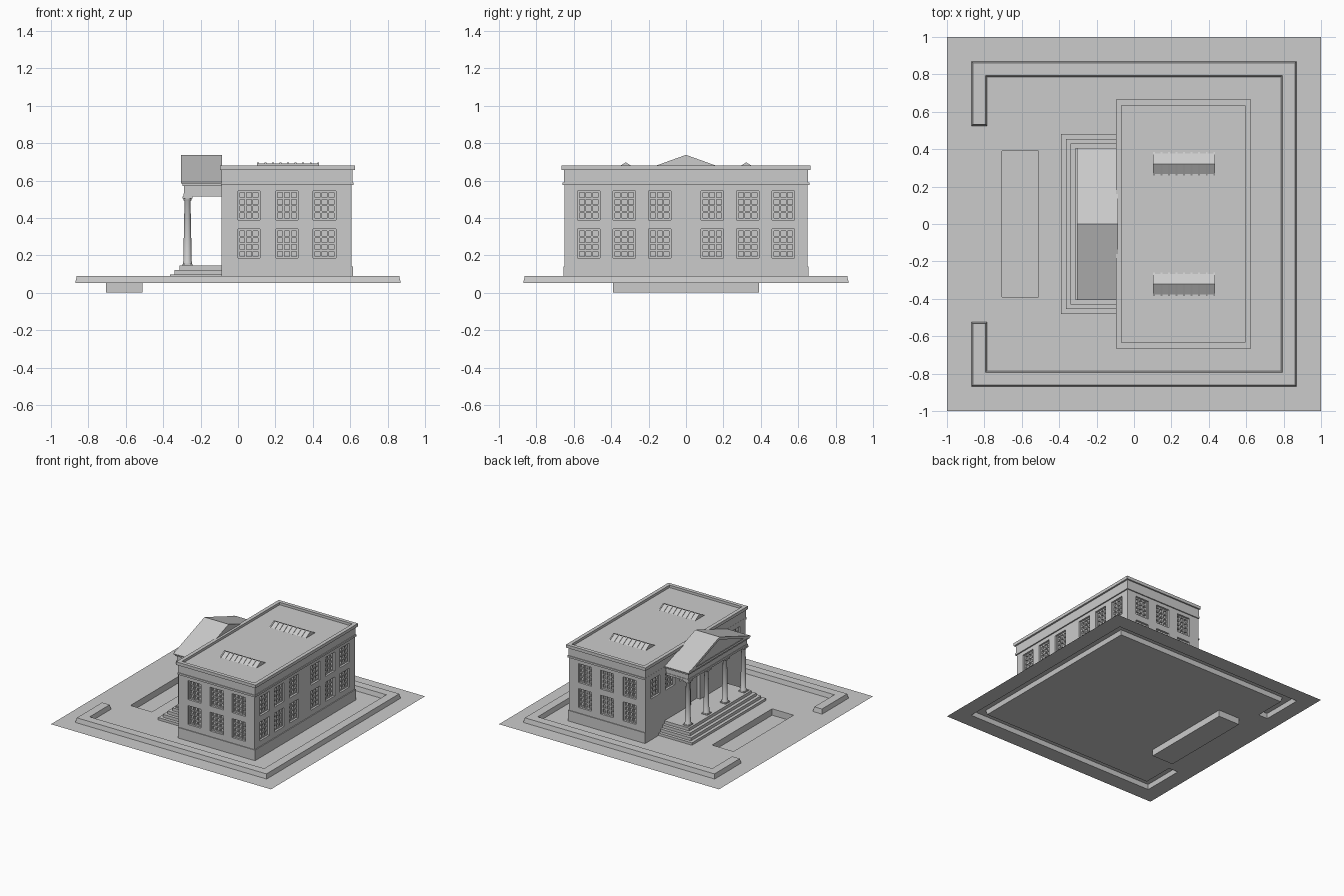
import bpy, bmesh, math
from mathutils import Vector, Matrix

if "Cube" in bpy.data.objects:
    bpy.data.objects.remove(bpy.data.objects["Cube"])

Z0 = 0.053  # ground level


def finish(bm, name, smooth=False):
    me = bpy.data.meshes.new(name)
    bm.to_mesh(me)
    bm.free()
    ob = bpy.data.objects.new(name, me)
    bpy.context.collection.objects.link(ob)
    if smooth:
        bpy.context.view_layer.objects.active = ob
        ob.select_set(True)
        bpy.ops.object.shade_smooth_by_angle(angle=math.radians(40))
        ob.select_set(False)
    return ob


def box(bm, lo, hi, m=Matrix()):
    lo, hi = Vector(lo), Vector(hi)
    mat = m @ Matrix.Translation((lo + hi) / 2) @ Matrix.Diagonal((*(hi - lo), 1))
    return bmesh.ops.create_cube(bm, size=1, matrix=mat)["verts"]


def boxes(name, *spans):
    bm = bmesh.new()
    for lo, hi in spans:
        box(bm, lo, hi)
    return finish(bm, name)


def sheet(bm, us, vs, m=Matrix()):
    """Grid of quads on the given lines; returns {(i, j): face}."""
    vt = [[bm.verts.new(m @ Vector((u, v, 0))) for v in vs] for u in us]
    faces = {(i, j): bm.faces.new((vt[i][j], vt[i + 1][j], vt[i + 1][j + 1], vt[i][j + 1]))
             for i in range(len(us) - 1) for j in range(len(vs) - 1)}
    bm.normal_update()
    return faces


def sink(bm, faces, depth):
    dirs = [f.normal.copy() for f in faces]
    new = bmesh.ops.extrude_discrete_faces(bm, faces=faces)["faces"]
    for f, n in zip(new, dirs):
        bmesh.ops.translate(bm, verts=f.verts, vec=-n * depth)


def prism(bm, profile, x0, x1):
    """Extrude a (y, z) profile along x; returns the x0 end face."""
    f = bm.faces.new([bm.verts.new((x0, y, z)) for y, z in profile])
    r = bmesh.ops.extrude_face_region(bm, geom=[f], use_keep_orig=True)["geom"]
    bmesh.ops.translate(bm, vec=(x1 - x0, 0, 0),
                        verts=[v for v in r if isinstance(v, bmesh.types.BMVert)])
    bmesh.ops.recalc_face_normals(bm, faces=bm.faces)
    return f


# ground sheet with raised curb and sunken pool
bm = bmesh.new()
xs = [-1, -.87, -.785, -.705, -.51, .785, .87, 1]
ys = [-1, -.87, -.785, -.525, -.39, .39, .525, .785, .87, 1]
cells = sheet(bm, xs, ys, Matrix.Translation((0, 0, Z0)))
pool = cells[3, 4]
curb = []
for (i, j), f in cells.items():
    c = f.calc_center_median()
    within = abs(c.x) < .87 and abs(c.y) < .87
    rim = max(c.x, abs(c.y)) > .785 or (c.x < -.785 and abs(c.y) > .525)
    if within and rim:
        curb.append(f)
sink(bm, [pool], Z0)
bmesh.ops.inset_region(bm, faces=curb, thickness=.008, depth=.037, use_even_offset=True)
finish(bm, "ground_with_curb_and_pool")

# walls with recessed windows and glazing bars
SIDE = [(0, .117), (.202, .322), (.402, .524)]
LONG = [(-.58, -.46), (-.39, -.27), (-.20, -.08), (.08, .20), (.27, .39), (.46, .58)]
ROWS = [(.185, .34), (.39, .545)]
X0, X1, Y, TOP = -.087, .607, .65, .66


def wall(name, m, u0, u1, cols, rows, door=None):
    us = sorted({u0, u1, *sum(cols, ()), *((door[0], door[1]) if door else ())})
    vs = sorted({Z0, TOP, *sum(rows, ()), *((door[2], door[3]) if door else ())})
    bm = bmesh.new()
    cells = sheet(bm, us, vs, m)
    holes = [cells[us.index(c[0]), vs.index(r[0])] for c in cols for r in rows]
    if door:
        holes.append(cells[us.index(door[0]), vs.index(door[2])])
    sink(bm, holes, .03)
    finish(bm, name + "_wall")
    bm = bmesh.new()
    t = .005
    for a, b in cols:
        for c, d in rows:
            for k in range(4):
                u = a + t + (b - a - 2 * t) * k / 3
                box(bm, (u - t, c, -.03), (u + t, d, -.015), m)
            for k in range(5):
                v = c + t + (d - c - 2 * t) * k / 4
                box(bm, (a, v - t, -.03), (b, v + t, -.017), m)
    finish(bm, name + "_window_bars")


def plane(origin, u):
    u, v = Vector(u), Vector((0, 0, 1))
    m = Matrix((u, v, u.cross(v))).transposed().to_4x4()
    m.translation = origin
    return m


wall("right_side", plane((0, -Y, 0), (1, 0, 0)), X0, X1, SIDE, ROWS)
wall("left_side", plane((0, Y, 0), (-1, 0, 0)), -X1, -X0, [(-b, -a) for a, b in SIDE[::-1]], ROWS)
wall("rear", plane((X1, 0, 0), (0, 1, 0)), -Y, Y, LONG, ROWS)
wall("entrance", plane((X0, 0, 0), (0, -1, 0)), -Y, Y, LONG, ROWS[1:], (-.06, .06, .145, .36))

# plinth and string courses around the body
boxes("wall_plinth", ((X0, -.656, Z0), (.614, .656, .14)))
boxes("string_course", ((-.09, -.659, .575), (.617, .659, .59)))
boxes("frieze", ((-.089, -.653, .59), (.611, .653, TOP)))

# cornice with sunken flat roof
bm = bmesh.new()
box(bm, (-.096, -.665, .655), (.625, .665, .68))
bm.normal_update()
top = max(bm.faces, key=lambda f: f.calc_center_median().z)
bmesh.ops.inset_region(bm, faces=[top], thickness=.043)
sink(bm, [top], .022)
finish(bm, "cornice_and_roof")

# ribbed skylights
for side, yc in (("left", .322), ("right", -.322)):
    bm = bmesh.new()
    prism(bm, [(yc - .064, .655), (yc + .064, .655), (yc, .692)], .107, .43)
    finish(bm, side + "_skylight_glass")
    bm = bmesh.new()
    for k in range(9):
        x = .106 + .323 * k / 8
        prism(bm, [(yc - .07, .655), (yc + .07, .655), (yc, .697)], x - .005, x + .005)
    finish(bm, side + "_skylight_ribs")

# portico steps
boxes("entrance_steps", *[((-.39 + .0257 * k, -.48 + .025 * k, Z0), (X0, .48 - .025 * k, .073 + .024 * k))
                          for k in range(4)])

# columns, lathed from one profile
PROFILE = [(.0, .153), (.025, .153), (.025, .163), (.021, .168), (.020, .30), (.016, .488),
           (.021, .495), (.023, .505), (0, .505)]
for n, y in enumerate((-.36, -.12, .12, .36), 1):
    bm = bmesh.new()
    vs = [bm.verts.new((-.27 + r, y, z)) for r, z in PROFILE]
    es = [bm.edges.new(p) for p in zip(vs, vs[1:])]
    bmesh.ops.spin(bm, geom=vs + es, cent=(-.27, y, 0), axis=(0, 0, 1),
                   angle=math.tau, steps=20, use_duplicate=False)
    bmesh.ops.remove_doubles(bm, verts=bm.verts, dist=.0005)
    bmesh.ops.recalc_face_normals(bm, faces=bm.faces)
    for z0, z1 in ((.144, .154), (.504, .515)):
        box(bm, (-.296, y - .026, z0), (-.244, y + .026, z1))
    finish(bm, f"column_{n}", smooth=True)

# entablature
boxes("entablature", ((-.292, -.386, .514), (X0, .386, .53)),
      ((-.288, -.382, .53), (X0, .382, .575)),
      ((-.298, -.395, .572), (X0, .395, .588)))

# pediment roof with recessed gable face
bm = bmesh.new()
gable = prism(bm, [(-.405, .585), (.405, .585), (.405, .592), (0, .737), (-.405, .592)], -.305, -.085)
bm.normal_update()
bmesh.ops.inset_region(bm, faces=[gable], thickness=.02, use_even_offset=True)
inner = min((f for f in bm.faces if f.is_valid and abs(f.normal.x + 1) < .01),
            key=lambda f: -f.calc_area())
bmesh.ops.delete(bm, geom=[inner], context='FACES_ONLY')
finish(bm, "pediment_roof")
bm = bmesh.new()
prism(bm, [(-.38, .588), (.38, .588), (0, .724)], -.28, -.09)
finish(bm, "pediment_gable")
